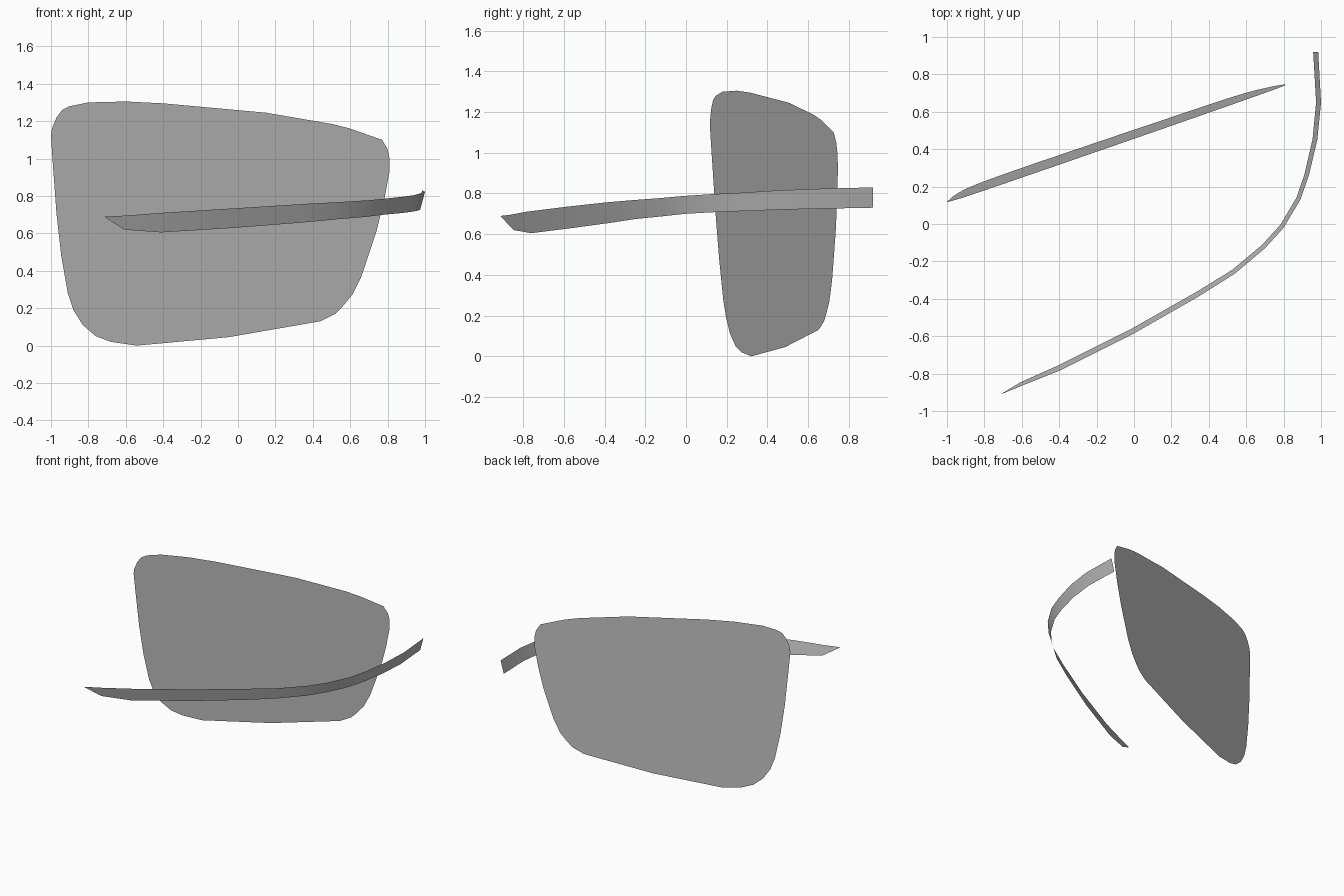
import bpy
import bmesh
from mathutils import Vector

if "Cube" in bpy.data.objects:
    bpy.data.objects.remove(bpy.data.objects["Cube"])

# One plain grey for both sheets
grey = bpy.data.materials.new("plain_grey")
grey.use_nodes = True
colour = (0.5, 0.5, 0.5, 1)
grey.diffuse_color = colour
grey.node_tree.nodes["Principled BSDF"].inputs["Base Color"].default_value = colour


def add_part(name, bm):
    mesh = bpy.data.meshes.new(name)
    bm.to_mesh(mesh)
    bm.free()
    mesh.materials.append(grey)
    for face in mesh.polygons:
        face.use_smooth = True
    obj = bpy.data.objects.new(name, mesh)
    bpy.context.collection.objects.link(obj)
    return obj


# Flat rounded panel: an outline in x and z, laid on a slanted plane
outline = [
    (-1, 1.12), (-.99, .97), (-.97, .7), (-.945, .48), (-.91, .28), (-.88, .19),
    (-.83, .11), (-.76, .05), (-.68, .02), (-.54, 0), (-.05, .045), (.44, .13),
    (.52, .17), (.56, .21), (.61, .27), (.66, .37), (.74, .61), (.78, .77),
    (.81, .93), (.81, 1), (.8, 1.05), (.77, 1.1), (.6, 1.16), (.5, 1.185),
    (.15, 1.245), (-.4, 1.295), (-.6, 1.305), (-.8, 1.3), (-.9, 1.28),
    (-.94, 1.26), (-.97, 1.22), (-.995, 1.16),
]
bm = bmesh.new()
bm.faces.new([bm.verts.new((x, .48 + .343 * x - .04 * (z - .65), z)) for x, z in outline])
add_part("panel", bm)

# Curved strip: upper edge x, y, z and the height of the lower edge
edge = [
    (-.71, -.91, .69, .685), (-.6, -.865, .695, .62), (-.4, -.785, .71, .605),
    (0, -.585, .735, .63), (.35, -.385, .757, .657), (.54, -.265, .767, .675),
    (.7, -.13, .777, .688), (.8, -.02, .787, .7), (.89, .13, .797, .708),
    (.935, .26, .803, .713), (.98, .45, .815, .72), (1, .65, .823, .725),
    (.985, .92, .83, .73),
]
bm = bmesh.new()
rows = []
for i, (x, y, top, bottom) in enumerate(edge):
    before, after = edge[max(i - 1, 0)], edge[min(i + 1, len(edge) - 1)]
    along = Vector((after[0] - before[0], after[1] - before[1])).normalized()
    lean = .27 * (top - bottom)  # the lower edge leans inwards
    rows.append((bm.verts.new((x, y, top)),
                 bm.verts.new((x - along.y * lean, y + along.x * lean, bottom))))
for (top_a, low_a), (top_b, low_b) in zip(rows, rows[1:]):
    bm.faces.new((low_a, low_b, top_b, top_a))
add_part("curved_strip", bm)
